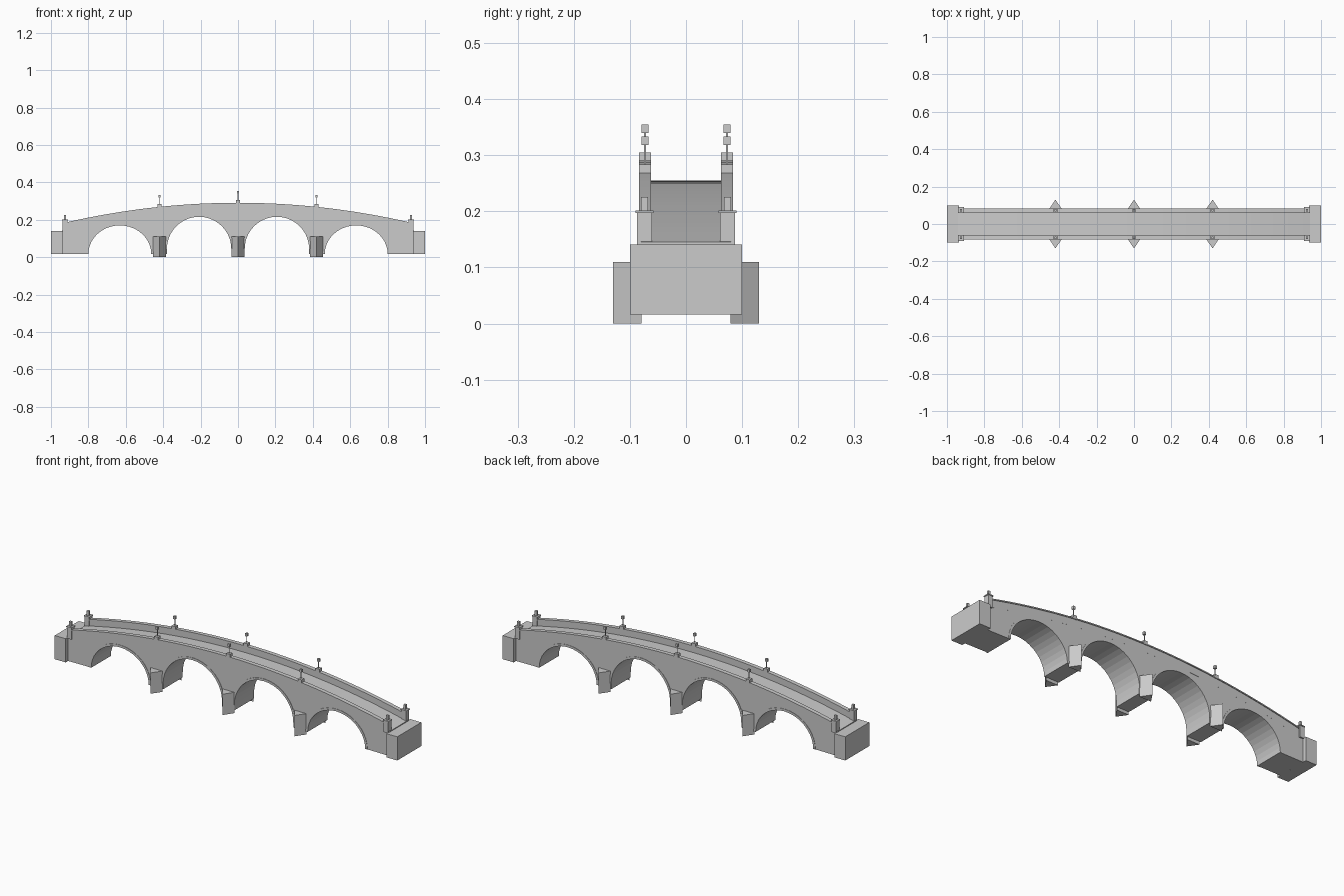
import bpy, bmesh, math

if "Cube" in bpy.data.objects:
    bpy.data.objects.remove(bpy.data.objects["Cube"])

PIERS = (-0.42, 0.0, 0.42)
# arches: centre x, half width, crown height, springing height
ARCHES = [(-0.632, 0.168, 0.17, 0.017), (-0.208, 0.172, 0.216, 0.045),
          (0.208, 0.172, 0.216, 0.045), (0.632, 0.168, 0.17, 0.017)]


def crest(x):
    return 0.291 - 0.124 * x * x


def deck_z(x):
    return crest(x) - 0.036


def extrude_xz(name, pts, y0, y1):
    """Extrude an x-z outline between two y positions."""
    bm = bmesh.new()
    face = bm.faces.new([bm.verts.new((x, y0, z)) for x, z in pts])
    new = bmesh.ops.extrude_face_region(bm, geom=[face])["geom"]
    verts = [v for v in new if isinstance(v, bmesh.types.BMVert)]
    bmesh.ops.translate(bm, verts=verts, vec=(0, y1 - y0, 0))
    return finish(name, bm)


def finish(name, bm):
    bmesh.ops.recalc_face_normals(bm, faces=bm.faces)
    mesh = bpy.data.meshes.new(name)
    bm.to_mesh(mesh)
    bm.free()
    ob = bpy.data.objects.new(name, mesh)
    bpy.context.collection.objects.link(ob)
    return ob


def mirror_y(ob):
    mod = ob.modifiers.new("mirror", "MIRROR")
    mod.use_axis = (False, True, False)
    return ob


def box(name, x, y, z0, z1, hx, hy):
    pts = [(x - hx, z0), (x + hx, z0), (x + hx, z1), (x - hx, z1)]
    return extrude_xz(name, pts, y - hy, y + hy)


def arc(cx, half, crown, spring, grow=0.0, n=20):
    return [(cx - (half + grow) * math.cos(math.pi * i / n),
             spring + (crown - spring + grow) * math.sin(math.pi * i / n))
            for i in range(n + 1)]


def band(name, top, bottom, end, y0, y1, n=48):
    """Curved strip following the crest of the bridge."""
    xs = [-end + 2 * end * i / n for i in range(n + 1)]
    pts = [(x, crest(x) + bottom) for x in xs]
    pts += [(x, crest(x) + top) for x in reversed(xs)]
    return extrude_xz(name, pts, y0, y1)


# main body with four arched openings
outline = [(-0.94, 0.016)]
for a in ARCHES:
    curve = arc(*a)
    if a[3] > 0.02:
        curve = [(curve[0][0], 0.016)] + curve + [(curve[-1][0], 0.016)]
    outline += curve
outline.append((0.94, 0.016))
outline += [(0.94 - 1.88 * i / 48, deck_z(0.94 - 1.88 * i / 48)) for i in range(49)]
extrude_xz("bridge_body", outline, -0.08, 0.08)

# parapet walls and coping
mirror_y(band("parapet", -0.004, -0.045, 0.93, 0.064, 0.0801))
mirror_y(band("coping", 0.0, -0.006, 0.93, 0.062, 0.084))

# raised arch rings on both faces
for a in ARCHES:
    ring = arc(*a) + arc(*a, grow=0.012)[::-1]
    mirror_y(extrude_xz("arch_ring", ring, 0.079, 0.082))

# abutments
for s in (-1, 1):
    box("abutment", s * 0.968, 0, 0.016, 0.141, 0.032, 0.1)

# triangular cutwaters
for x in PIERS:
    bm = bmesh.new()
    tri = [(x - 0.035, 0.079), (x + 0.035, 0.079), (x, 0.13)]
    face = bm.faces.new([bm.verts.new((px, py, 0)) for px, py in tri])
    new = bmesh.ops.extrude_face_region(bm, geom=[face])["geom"]
    bmesh.ops.translate(bm, verts=[v for v in new if isinstance(v, bmesh.types.BMVert)],
                        vec=(0, 0, 0.11))
    mirror_y(finish("cutwater", bm))

# lamp posts above each pier
for x in PIERS:
    z = crest(x)
    mirror_y(box("lamp_pedestal", x, 0.073, z - 0.006, z + 0.014, 0.011, 0.011))
    mirror_y(box("lamp_pole", x, 0.073, z + 0.012, z + 0.052, 0.0015, 0.0015))
    mirror_y(box("lantern", x, 0.073, z + 0.049, z + 0.064, 0.006, 0.006))

# end posts with caps and finials
for s in (-1, 1):
    x = s * 0.925
    mirror_y(box("end_post", x, 0.074, 0.138, 0.197, 0.013, 0.0135))
    mirror_y(box("end_post_cap", x, 0.074, 0.197, 0.202, 0.016, 0.016))
    mirror_y(box("end_post_finial", x, 0.074, 0.202, 0.226, 0.006, 0.006))
